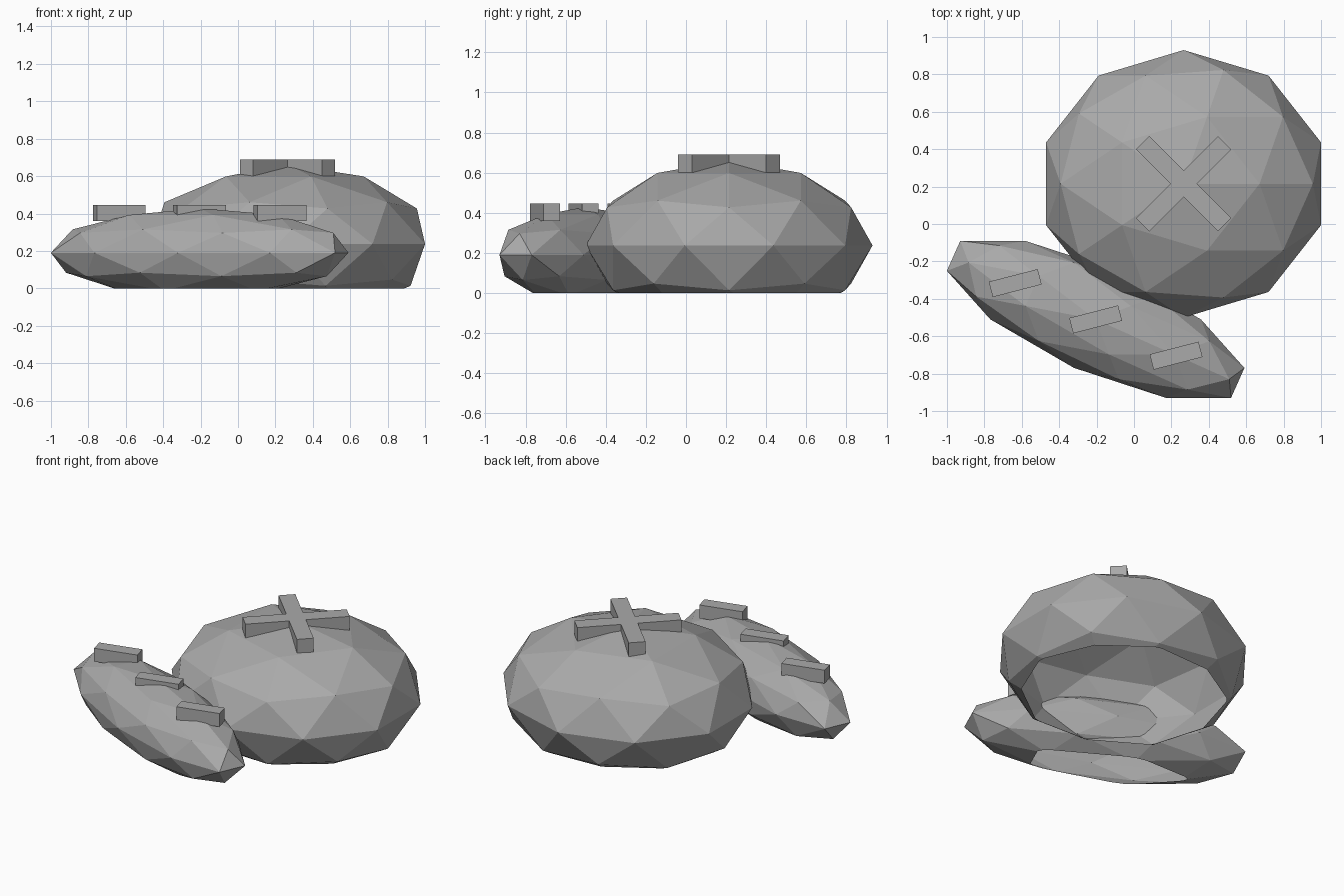
import bpy, bmesh
from math import radians
from mathutils import Matrix, Vector

cube = bpy.data.objects.get("Cube")
if cube:
    bpy.data.objects.remove(cube, do_unlink=True)

GREY = (0.4, 0.4, 0.4, 1)
mat = bpy.data.materials.new("plain grey")
mat.use_nodes = True
mat.diffuse_color = GREY
mat.node_tree.nodes["Principled BSDF"].inputs["Base Color"].default_value = GREY


def add_object(name, bm):
    mesh = bpy.data.meshes.new(name)
    bm.to_mesh(mesh)
    bm.free()
    mesh.materials.append(mat)
    obj = bpy.data.objects.new(name, mesh)
    bpy.context.collection.objects.link(obj)
    return obj


def place(center, angle, size):
    return Matrix.LocRotScale(Vector(center), Matrix.Rotation(radians(angle), 3, 'Z'), Vector(size))


def loaf(name, center, angle, radii):
    """Faceted ellipsoid, cut open where it meets the ground."""
    bm = bmesh.new()
    bmesh.ops.create_icosphere(bm, subdivisions=2, radius=1)
    bm.transform(place(center, angle, radii))
    bmesh.ops.bisect_plane(bm, geom=bm.verts[:] + bm.edges[:] + bm.faces[:],
                           plane_co=(0, 0, 0), plane_no=(0, 0, 1), clear_inner=True)
    return add_object(name, bm)


def bar(name, center, angle, size):
    bm = bmesh.new()
    bmesh.ops.create_cube(bm, size=1)
    bm.transform(place(center, angle, size))
    return add_object(name, bm)


# Round loaf with crossed bars on its crown
loaf("round_loaf", (0.265, 0.215, 0.237), 0, (0.773, 0.715, 0.425))
for side, angle in (("a", 45), ("b", -45)):
    bar("cross_bar_" + side, (0.265, 0.215, 0.645), angle, (0.62, 0.1, 0.09))

# Long loaf with three slanted score bars
loaf("long_loaf", (-0.205, -0.51, 0.19), -24.1, (0.875, 0.284, 0.238))
for i in (-1, 0, 1):
    bar(f"score_bar_{i + 2}", (-0.205 + 0.43 * i, -0.51 - 0.194 * i, 0.402),
        14.5, (0.27, 0.085, 0.086))
